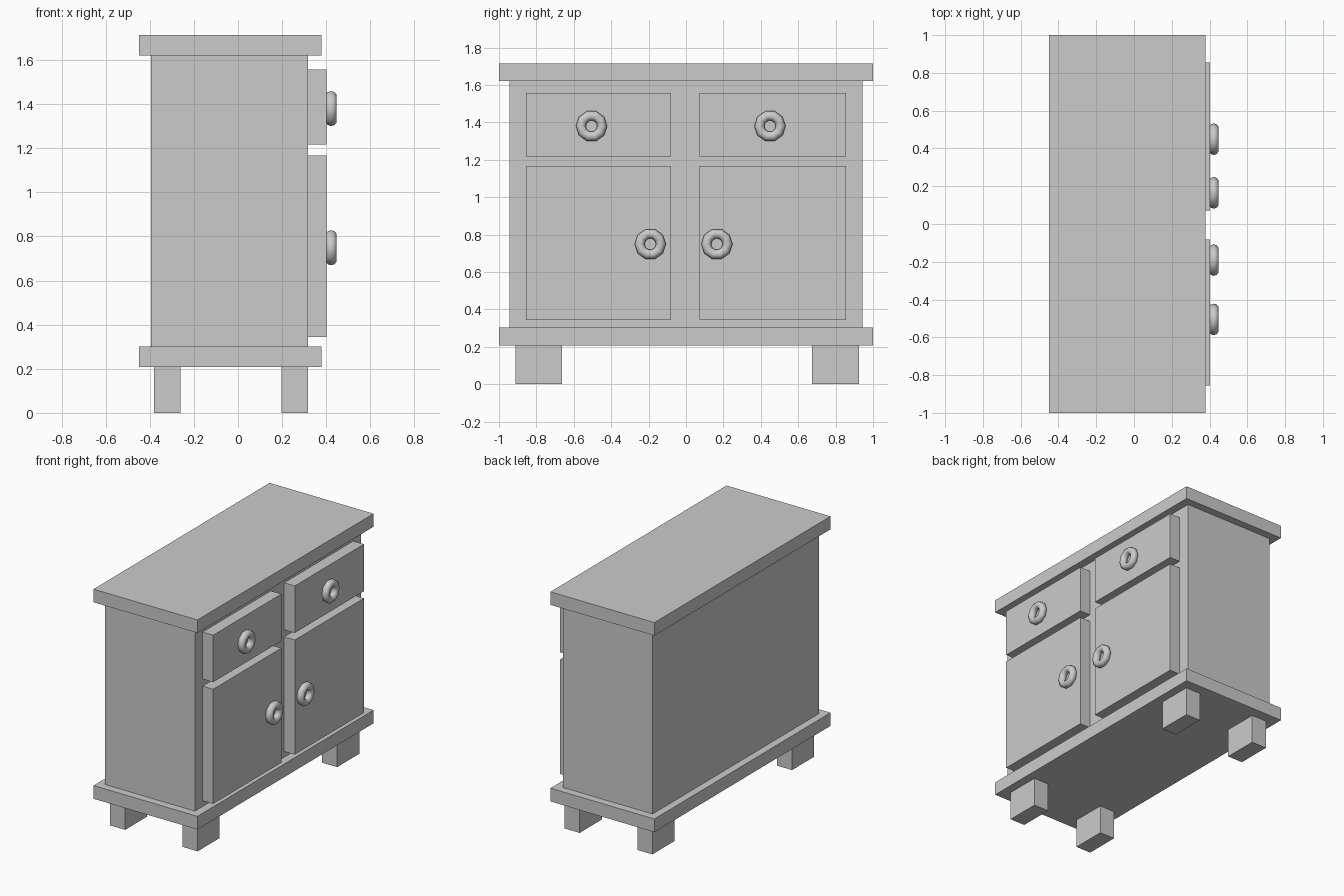
import bpy
import math
from mathutils import Matrix

if "Cube" in bpy.data.objects:
    bpy.data.objects.remove(bpy.data.objects["Cube"])


def box(name, x, y, z):
    """Box spanning the given (min, max) ranges."""
    bpy.ops.mesh.primitive_cube_add(size=1)
    ob = bpy.context.object
    ob.name = name
    spans = (x, y, z)
    size = Matrix.Diagonal([b - a for a, b in spans] + [1])
    ob.data.transform(size)
    ob.location = [(a + b) / 2 for a, b in spans]
    return ob


def knob(name, y, z):
    """Ring-shaped handle facing +x."""
    bpy.ops.mesh.primitive_torus_add(
        major_segments=10, minor_segments=10,
        major_radius=0.057, minor_radius=0.0265)
    ob = bpy.context.object
    ob.name = name
    # ring axis turned to x, corners at the sides and flats on top
    ob.data.transform(Matrix.Rotation(math.pi / 2, 4, 'Y')
                      @ Matrix.Rotation(math.pi / 2, 4, 'Z'))
    ob.location = (0.4225, y, z)
    bpy.ops.object.shade_smooth_by_angle(angle=math.radians(60))
    return ob


# carcass with overhanging top and base boards
box("cabinet_body", (-0.395, 0.318), (-0.944, 0.944), (0.302, 1.62))
box("top_board", (-0.449, 0.378), (-1, 1), (1.62, 1.714))
box("base_board", (-0.449, 0.378), (-1, 1), (0.207, 0.302))

# legs
for end, y in (("near", (-0.911, -0.662)), ("far", (0.674, 0.925))):
    for side, x in (("back", (-0.38, -0.26)), ("front", (0.198, 0.317))):
        box(f"{side}_leg_{end}", x, y, (0, 0.207))

# drawers above doors, each with a knob
columns = (("left", (-0.856, -0.081), -0.505, -0.191),
           ("right", (0.071, 0.856), 0.449, 0.165))
for side, y, drawer_knob_y, door_knob_y in columns:
    box(f"drawer_{side}", (0.318, 0.402), y, (1.218, 1.556))
    box(f"door_{side}", (0.318, 0.402), y, (0.343, 1.167))
    knob(f"drawer_knob_{side}", drawer_knob_y, 1.38)
    knob(f"door_knob_{side}", door_knob_y, 0.749)
